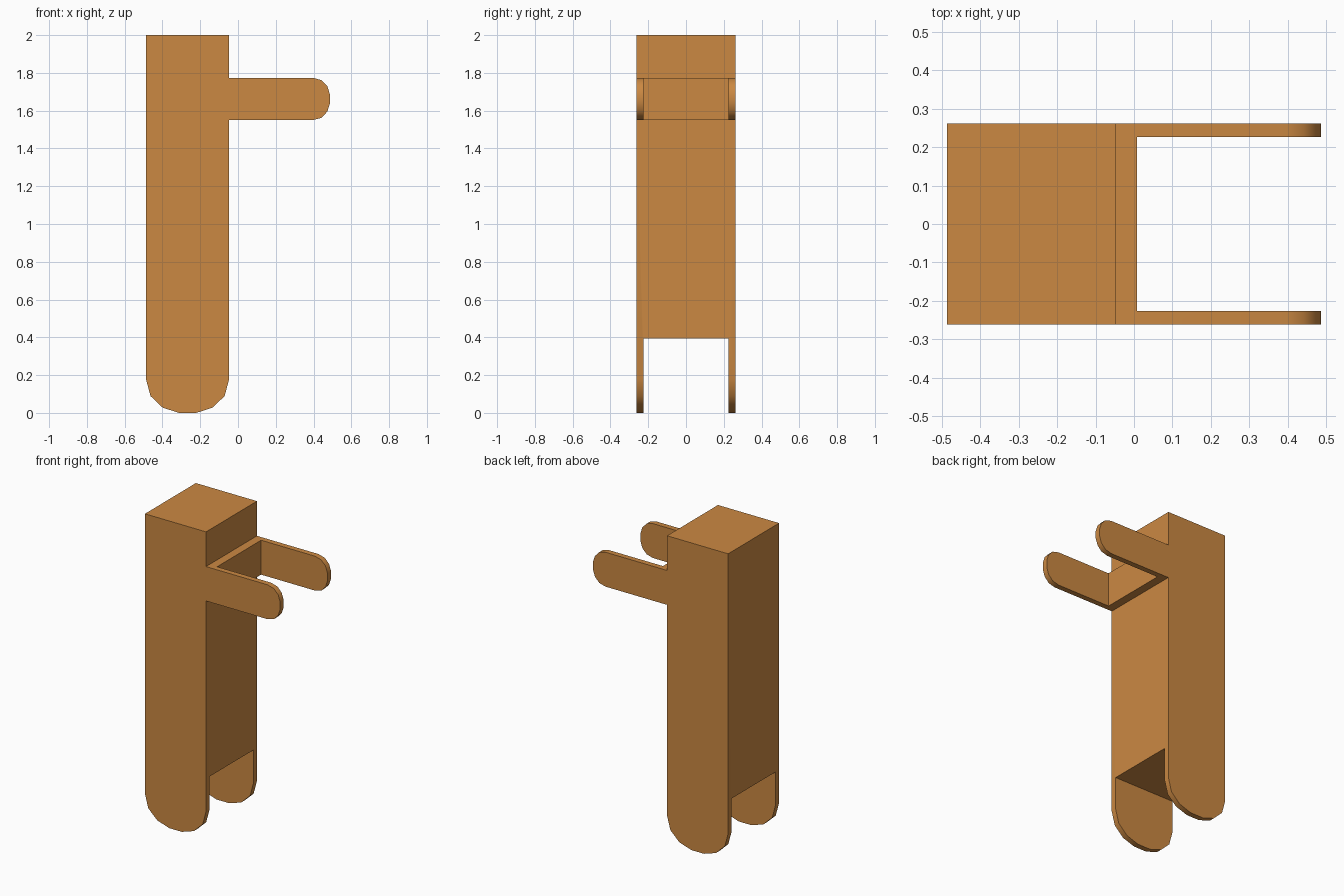
import bpy, bmesh

if "Cube" in bpy.data.objects:
    bpy.data.objects.remove(bpy.data.objects["Cube"])

HALF_Y = 0.262      # outer half width
SLOT_Y = 0.226      # half width of the fork slots
X0, X1 = -0.487, -0.047
TIP = 0.487
ARM_Z0, ARM_Z1 = 1.55, 1.774

# Rounded end, as (offset from middle, depth from tip) for a half width of 0.22
ROUND = [(-0.22, 0.178), (-0.196, 0.089), (-0.132, 0.028), (-0.046, 0.0),
         (0.046, 0.0), (0.132, 0.028), (0.196, 0.089), (0.22, 0.178)]


def prism(name, outline, half_y):
    """Extrude an x/z outline evenly to both sides of y = 0."""
    bm = bmesh.new()
    face = bm.faces.new([bm.verts.new((x, -half_y, z)) for x, z in outline])
    ext = bmesh.ops.extrude_face_region(bm, geom=[face])
    moved = [v for v in ext["geom"] if isinstance(v, bmesh.types.BMVert)]
    bmesh.ops.translate(bm, verts=moved, vec=(0, 2 * half_y, 0))
    bmesh.ops.recalc_face_normals(bm, faces=bm.faces)
    mesh = bpy.data.meshes.new(name)
    bm.to_mesh(mesh)
    bm.free()
    obj = bpy.data.objects.new(name, mesh)
    bpy.context.collection.objects.link(obj)
    return obj


def box_outline(xa, xb, za, zb):
    return [(xa, za), (xb, za), (xb, zb), (xa, zb)]


# Silhouette: rounded foot, side arm with rounded tip, square top
mid_x = (X0 + X1) / 2
mid_z = (ARM_Z0 + ARM_Z1) / 2
s = (ARM_Z1 - ARM_Z0) / 0.44
outline = [(mid_x + a, d) for a, d in ROUND]
outline += [(X1, ARM_Z0)]
outline += [(TIP - d * s, mid_z + a * s) for a, d in ROUND]
outline += [(X1, ARM_Z1), (X1, 2.0), (X0, 2.0)]
body = prism("forked_bracket", outline, HALF_Y)

# Slots that split the foot and the arm into two prongs
slots = [prism("foot_slot", box_outline(-0.7, 0.2, -0.2, 0.393), SLOT_Y),
         prism("arm_slot", box_outline(0.008, 0.7, 1.3, 1.95), SLOT_Y)]
bpy.context.view_layer.objects.active = body
body.select_set(True)
for slot in slots:
    slot.hide_render = True
    mod = body.modifiers.new(slot.name, "BOOLEAN")
    mod.operation = "DIFFERENCE"
    mod.solver = "EXACT"
    mod.object = slot
    bpy.ops.object.modifier_apply(modifier=mod.name)
    bpy.data.objects.remove(slot)

# Smooth rounded ends, crisp corners
bpy.ops.object.shade_smooth_by_angle(angle=0.7)

# Orange brown finish
mat = bpy.data.materials.new("orange_brown")
mat.diffuse_color = (0.6, 0.25, 0.055, 1)
mat.use_nodes = True
mat.node_tree.nodes["Principled BSDF"].inputs["Base Color"].default_value = mat.diffuse_color
body.data.materials.clear()
body.data.materials.append(mat)
